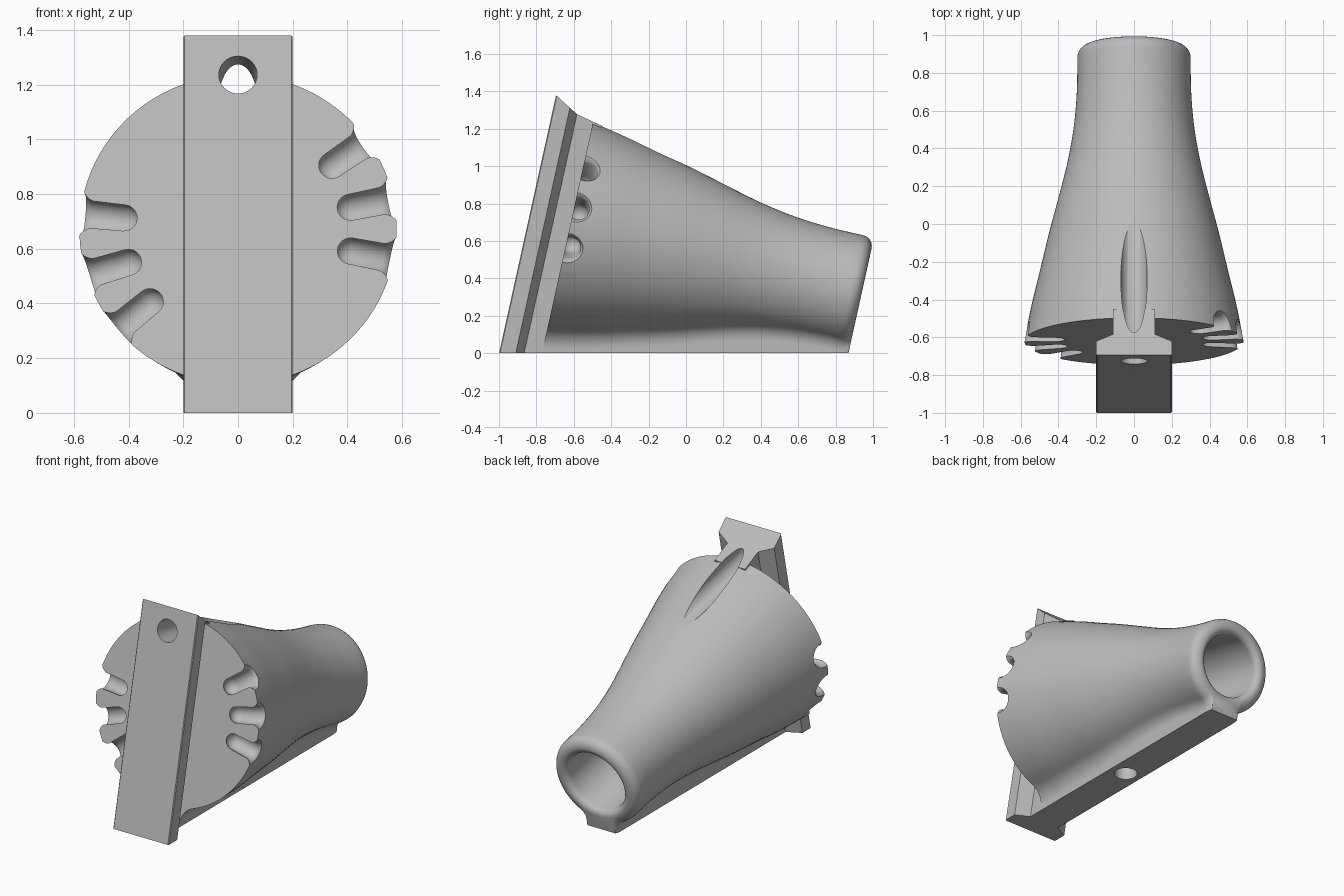
import bpy, bmesh, math
from mathutils import Matrix, Vector

cube = bpy.data.objects.get("Cube")
if cube:
    bpy.data.objects.remove(cube)

grey = bpy.data.materials.new("plain_grey")
grey.use_nodes = True
colour = (0.5, 0.5, 0.5, 1)
grey.diffuse_color = colour
grey.node_tree.nodes["Principled BSDF"].inputs["Base Color"].default_value = colour

# Tilted frame: local y runs along the body, local z across it
TILT = Matrix.Translation((0, -0.622, 0.67)) @ Matrix.Rotation(math.radians(-12.46), 4, 'X')
ALONG = Matrix.Rotation(math.radians(-90), 4, 'X')  # turns z into y


def finish(name, bm, matrix):
    bm.transform(matrix)
    bmesh.ops.recalc_face_normals(bm, faces=bm.faces)
    mesh = bpy.data.meshes.new(name)
    bm.to_mesh(mesh)
    bm.free()
    mesh.materials.append(grey)
    ob = bpy.data.objects.new(name, mesh)
    bpy.context.collection.objects.link(ob)
    return ob


def loft(name, rings, matrix):
    """Skin equal closed rings of points and cap both ends."""
    bm = bmesh.new()
    rows = [[bm.verts.new(p) for p in ring] for ring in rings]
    n = len(rows[0])
    for a, b in zip(rows, rows[1:]):
        for i in range(n):
            j = (i + 1) % n
            bm.faces.new((a[i], a[j], b[j], b[i]))
    bm.faces.new(rows[0])
    bm.faces.new(rows[-1])
    return finish(name, bm, matrix)


def lathe(name, profile, matrix, n=40):
    """Turn (radius, height) pairs about z."""
    turn = [math.tau * i / n for i in range(n)]
    return loft(name, [[(r * math.cos(a), r * math.sin(a), h) for a in turn]
                       for r, h in profile], matrix)


def combine(target, other, operation):
    mod = target.modifiers.new(operation.lower(), 'BOOLEAN')
    mod.operation, mod.solver, mod.object = operation, 'EXACT', other
    bpy.context.view_layer.update()
    result = bpy.data.meshes.new_from_object(
        target.evaluated_get(bpy.context.evaluated_depsgraph_get()))
    target.modifiers.clear()
    target.data = result
    bpy.data.objects.remove(other)


# Body: round section flowing through fillets into a straight keel
def section(s, r, keel=0.11):
    f = 0.13 - 0.03 * s
    cx = keel + f
    ct = -math.sqrt((r + f) ** 2 - cx ** 2)
    end = math.pi - math.asin(cx / (r + f))
    half = [(r * math.sin(end * i / 40), r * math.cos(end * i / 40)) for i in range(41)]
    start = math.atan2(-ct, -cx)
    for i in range(1, 9):
        a = start + (math.pi - start) * i / 8
        half.append((cx + f * math.cos(a), ct + f * math.sin(a)))
    half.append((keel, -0.85))
    pts = half + [(-x, t) for x, t in reversed(half[1:])]
    return [(x, s, t) for x, t in pts]


radii = [0.58, 0.543, 0.497, 0.452, 0.402, 0.354, 0.32, 0.303, 0.30]
ext = [2 * radii[0] - radii[1]] + radii + [radii[-1]]
STEP, SUB = 0.1925, 5
rings = []
for i in range(len(radii) - 1):
    p0, p1, p2, p3 = ext[i:i + 4]
    for k in range(SUB):
        u = k / SUB
        r = 0.5 * (2 * p1 + (p2 - p0) * u + (2 * p0 - 5 * p1 + 4 * p2 - p3) * u * u
                   + (3 * p1 - p0 - 3 * p2 + p3) * u ** 3)
        rings.append(section((i + u) * STEP, r))
for k in range(7):  # rounded rim
    a = math.pi / 2 * k / 6
    rings.append(section(1.54 + 0.06 * math.sin(a), 0.24 + 0.06 * math.cos(a),
                         0.10 + 0.01 * math.cos(a)))
body = loft("body", rings, TILT)

# Dovetail mounting bar with a sloping top
bar_rows = [(0.195, -0.224, 0.677), (0.2, -0.219, 0.674), (0.2, -0.137, 0.627),
            (0.11, -0.093, 0.602), (0.11, -0.05, 0.592), (0.11, 0.05, 0.57)]
bar = loft("mounting_bar", [[(w, s, -0.85), (w, s, t), (-w, s, t), (-w, s, -0.85)]
                            for w, s, t in bar_rows], TILT)
combine(body, bar, 'UNION')

# Flat underside
bm = bmesh.new()
bmesh.ops.create_cube(bm, size=1)
combine(body, finish("floor_cutter", bm, Matrix.Translation((0, 0, -0.5))
                     @ Matrix.Diagonal((4, 4, 1, 1))), 'DIFFERENCE')

# Bore with a rounded mouth
mouth = [(0.2 + 0.04 * (1 - math.cos(math.pi / 12 * k)), 1.56 + 0.04 * math.sin(math.pi / 12 * k))
         for k in range(7)]
bore = lathe("bore_cutter", [(0.2, 0.4)] + mouth + [(0.24, 1.7)], TILT @ ALONG)
combine(body, bore, 'DIFFERENCE')

# Cable hole through the bar and shoulder, running along the body
hole = lathe("top_hole_cutter", [(0.07, -0.4), (0.07, 1.2)],
             TILT @ Matrix.Translation((0, 0, 0.53)) @ ALONG)
combine(body, hole, 'DIFFERENCE')

# Screw hole in the underside
hole = lathe("bottom_hole_cutter", [(0.07, -0.1), (0.07, 0.5)], Matrix.Translation((0, -0.08, 0)))
combine(body, hole, 'DIFFERENCE')

# Finger notches: round-ended slots that flare at the rim
R = 0.055
nose = [(max(R * math.sin(math.pi / 12 * k), 0.002), 0.42 - R * math.cos(math.pi / 12 * k))
        for k in range(7)]
flare = [(R + 0.055 * (1 - math.cos(math.pi / 12 * k)), 0.525 + 0.055 * math.sin(math.pi / 12 * k))
         for k in range(1, 7)]
for angle in (35, 11.5, -11, 174, 197, 220):
    spin = Matrix.Rotation(math.radians(90 - angle), 4, 'Y')
    notch = lathe("notch_cutter", nose + flare + [(0.11, 0.7)],
                  TILT @ Matrix.Translation((0, 0.025, 0)) @ spin, 32)
    combine(body, notch, 'DIFFERENCE')

# Smooth shading with crisp edges
body.name = "holder_body"
bpy.ops.object.select_all(action='DESELECT')
body.select_set(True)
bpy.context.view_layer.objects.active = body
bpy.ops.object.shade_smooth_by_angle(angle=math.radians(30))
